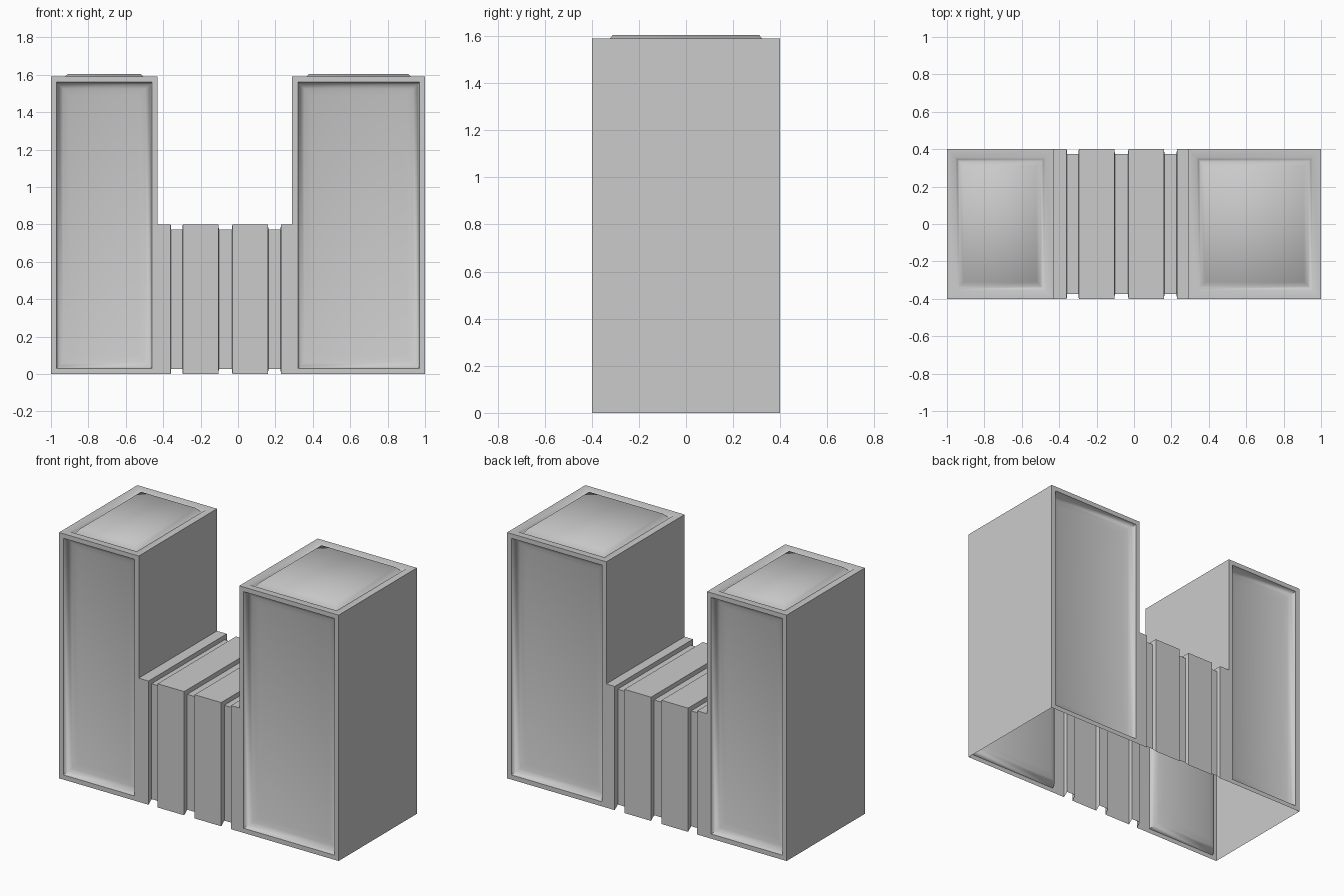
import bpy, bmesh
from mathutils import Vector

if "Cube" in bpy.data.objects:
    bpy.data.objects.remove(bpy.data.objects["Cube"])

HALF_Y, TOP, DECK = 0.4, 1.59, 0.8
# panel steps: (inset distance, depth along the face normal)
WALL_STEPS = [(0.03, 0.0), (0.012, -0.03), (0.023, -0.01), (0.035, -0.012)]
ROOF_STEPS = [(0.045, 0.0), (0.01, -0.012), (0.012, 0.0), (0.023, 0.027)]


def finish(bm, name):
    mesh = bpy.data.meshes.new(name)
    bm.to_mesh(mesh)
    bm.free()
    obj = bpy.data.objects.new(name, mesh)
    bpy.context.collection.objects.link(obj)
    bpy.ops.object.select_all(action='DESELECT')
    obj.select_set(True)
    bpy.context.view_layer.objects.active = obj
    bpy.ops.object.shade_smooth_by_angle(angle=0.9)
    return obj


def face_outward(bm, centre):
    bm.normal_update()
    for f in bm.faces:
        if f.normal.dot(f.calc_center_median() - centre) < 0:
            f.normal_flip()
    bm.normal_update()


def panel(bm, face, steps):
    for thickness, depth in steps:
        bmesh.ops.inset_individual(bm, faces=[face], thickness=thickness,
                                   depth=depth, use_even_offset=True)
        bm.normal_update()


def tower(name, outer, inner):
    # open-bottomed hollow tower; inner wall stops at the bridge deck
    bm = bmesh.new()
    V = {(x, y, z): bm.verts.new((x, y * HALF_Y, z))
         for x in (outer, inner) for y in (-1, 1) for z in (0, DECK, TOP)
         if not (x == outer and z == DECK)}
    walls = []
    for y in (-1, 1):
        walls.append(bm.faces.new([V[outer, y, 0], V[inner, y, 0],
                                   V[inner, y, TOP], V[outer, y, TOP]]))
    roof = bm.faces.new([V[x, y, TOP] for x, y in
                         ((outer, -1), (inner, -1), (inner, 1), (outer, 1))])
    for x, low in ((outer, 0), (inner, DECK)):
        bm.faces.new([V[x, -1, low], V[x, 1, low], V[x, 1, TOP], V[x, -1, TOP]])
    face_outward(bm, Vector(((outer + inner) / 2, 0, TOP / 2)))
    for w in walls:
        panel(bm, w, WALL_STEPS)
    panel(bm, roof, ROOF_STEPS)
    return finish(bm, name)


def bridge(name, x0, x1, grooves):
    # open-bottomed ribbed shell lofted along x
    stations = [(x0, 0)]
    for a, b in grooves:
        stations += [(a, 0), (a + 0.003, 0.027), (b - 0.003, 0.027), (b, 0)]
    stations.append((x1, 0))
    bm = bmesh.new()
    rings = []
    for x, d in stations:
        y = HALF_Y - d
        rings.append([bm.verts.new(p) for p in
                      ((x, -y, d), (x, -y, DECK - d), (x, y, DECK - d), (x, y, d))])
    for r, s in zip(rings, rings[1:]):
        for i in range(3):
            bm.faces.new((r[i], s[i], s[i + 1], r[i + 1]))
    bmesh.ops.recalc_face_normals(bm, faces=bm.faces[:])
    bm.normal_update()
    bm.faces.ensure_lookup_table()
    if bm.faces[1].normal.z < 0:
        bmesh.ops.reverse_faces(bm, faces=bm.faces[:])
    return finish(bm, name)


tower("left_tower", -1.0, -0.43)
tower("right_tower", 1.0, 0.29)
bridge("ribbed_bridge", -0.43, 0.29,
       [(-0.36, -0.295), (-0.105, -0.03), (0.16, 0.23)])
